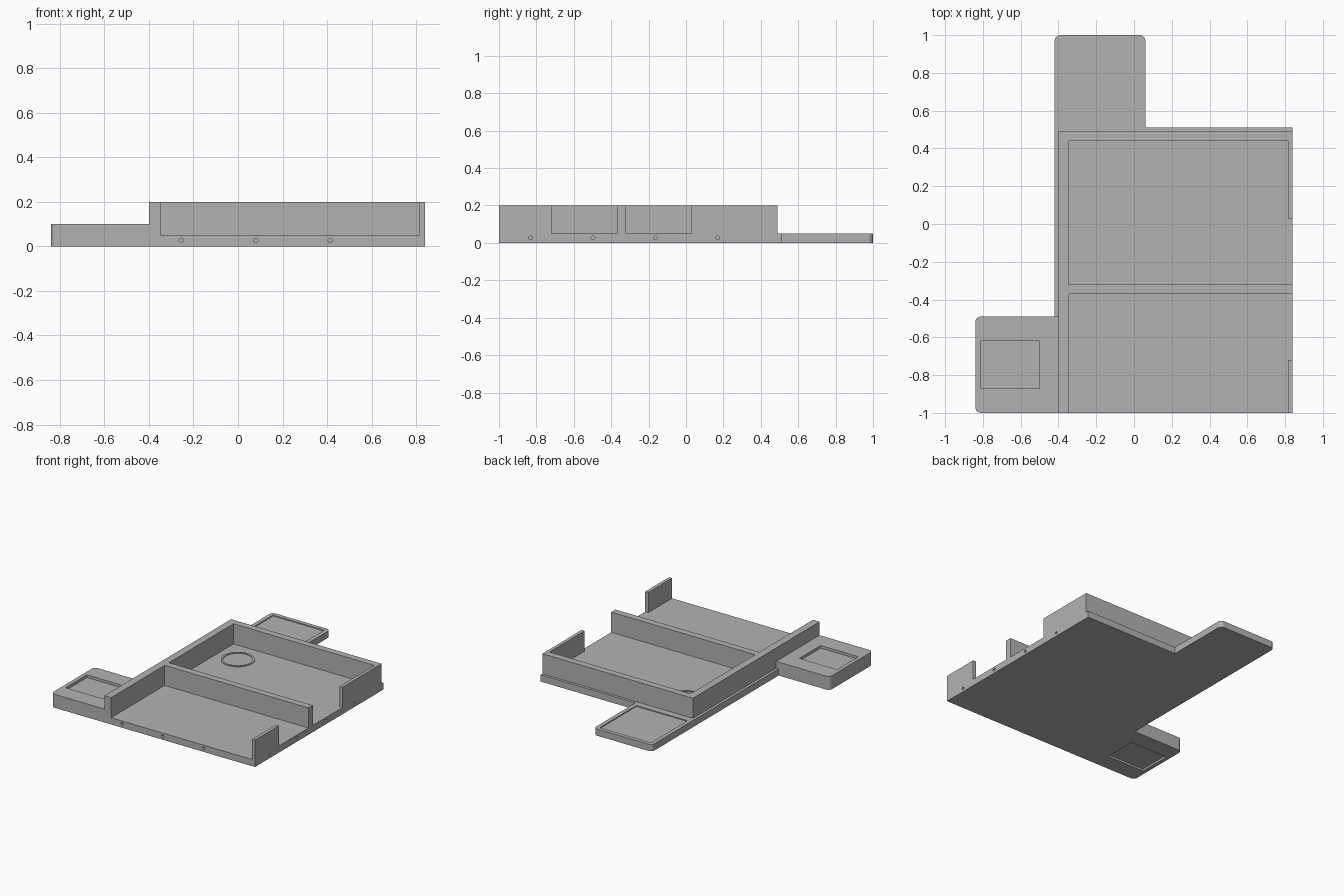
import bpy, bmesh, math
from mathutils import Matrix

cube = bpy.data.objects.get("Cube")
if cube:
    bpy.data.objects.remove(cube, do_unlink=True)

grey = bpy.data.materials.new("plain grey")
grey.use_nodes = True
colour = (0.45, 0.45, 0.45, 1)
grey.diffuse_color = colour
grey.node_tree.nodes["Principled BSDF"].inputs["Base Color"].default_value = colour


def finish(name, bm):
    bmesh.ops.recalc_face_normals(bm, faces=bm.faces)
    mesh = bpy.data.meshes.new(name)
    bm.to_mesh(mesh)
    bm.free()
    mesh.materials.append(grey)
    obj = bpy.data.objects.new(name, mesh)
    bpy.context.collection.objects.link(obj)
    return obj


def prism(name, outline, z0, z1):
    """Extrude a flat outline; points with a third value get a rounded corner."""
    pts = []
    for i, p in enumerate(outline):
        if len(p) == 2:
            pts.append(p)
            continue
        r = p[2]
        ends = []
        for q in (outline[i - 1], outline[(i + 1) % len(outline)]):
            dx, dy = q[0] - p[0], q[1] - p[1]
            d = math.hypot(dx, dy)
            ends.append((dx / d * r, dy / d * r))
        (ax, ay), (bx, by) = ends
        for k in range(7):
            t = k / 6 * math.pi / 2
            u, v = 1 - math.sin(t), 1 - math.cos(t)
            pts.append((p[0] + ax * u + bx * v, p[1] + ay * u + by * v))
    bm = bmesh.new()
    face = bm.faces.new([bm.verts.new((x, y, z0)) for x, y in pts])
    top = bmesh.ops.extrude_face_region(bm, geom=[face])["geom"]
    bmesh.ops.translate(bm, vec=(0, 0, z1 - z0),
                        verts=[g for g in top if isinstance(g, bmesh.types.BMVert)])
    return finish(name, bm)


def box(name, x0, x1, y0, y1, z0, z1):
    return prism(name, [(x0, y0), (x1, y0), (x1, y1), (x0, y1)], z0, z1)


def cut(target, cutter):
    cutter.hide_render = True
    cutter.hide_viewport = True
    mod = target.modifiers.new("cut", "BOOLEAN")
    mod.operation = "DIFFERENCE"
    mod.solver = "EXACT"
    mod.object = cutter


def pin_cutter(x, y, axis):
    bm = bmesh.new()
    turn = Matrix.Rotation(math.pi / 2, 4, axis)
    bmesh.ops.create_cone(bm, cap_ends=True, segments=20, radius1=0.01, radius2=0.01,
                          depth=0.1, matrix=Matrix.Translation((x, y, 0.027)) @ turn)
    return finish("pin_hole_cutter", bm)


# Base plate with the back tab and the lower half of the side tab
R = 0.03
base = prism("base_plate", [
    (-0.84, -1, R), (0.84, -1), (0.84, 0.51), (0.06, 0.51), (0.06, 1, R),
    (-0.42, 1, R), (-0.42, -0.49), (-0.84, -0.49, R)], 0, 0.05)

# Raised upper half of the side tab
side_tab = prism("side_tab_top", [
    (-0.84, -1, R), (-0.4, -1), (-0.4, -0.49), (-0.84, -0.49, R)], 0.05, 0.1)

# Tray walls: long side, divider, back and the returning corner
prism("tray_walls", [
    (-0.4, -1), (-0.345, -1), (-0.345, -0.37), (0.84, -0.37), (0.84, -0.32),
    (-0.345, -0.32), (-0.345, 0.44), (0.815, 0.44), (0.815, 0.03), (0.84, 0.03),
    (0.84, 0.49), (-0.4, 0.49)], 0.05, 0.2)
box("front_stub_wall", 0.815, 0.84, -1, -0.72, 0.05, 0.2)

# Recesses in the tabs
cut(side_tab, box("side_recess_cutter", -0.81, -0.5, -0.87, -0.62, 0.08, 0.15))
cut(base, box("under_recess_cutter", -0.81, -0.5, -0.87, -0.62, -0.05, 0.015))
cut(base, box("back_recess_cutter", -0.39, 0.03, 0.54, 0.97, 0.043, 0.1))

# Pin holes along the front and the open side
for i in range(3):
    cut(base, pin_cutter(-0.255 + 0.335 * i, -1, "X"))
for i in range(4):
    cut(base, pin_cutter(0.84, -0.83 + 0.333 * i, "Y"))

# Thin ring on the tray floor
bm = bmesh.new()
N = 48
rows = []
for r, z in ((0.1, 0.049), (0.1, 0.055), (0.115, 0.055), (0.115, 0.049)):
    rows.append([bm.verts.new((-0.176 + r * math.cos(a), 0.25 + r * math.sin(a), z))
                 for a in (math.tau * k / N for k in range(N))])
for j in range(4):
    a, b = rows[j], rows[(j + 1) % 4]
    for k in range(N):
        m = (k + 1) % N
        bm.faces.new((a[k], a[m], b[m], b[k]))
finish("floor_ring", bm)
